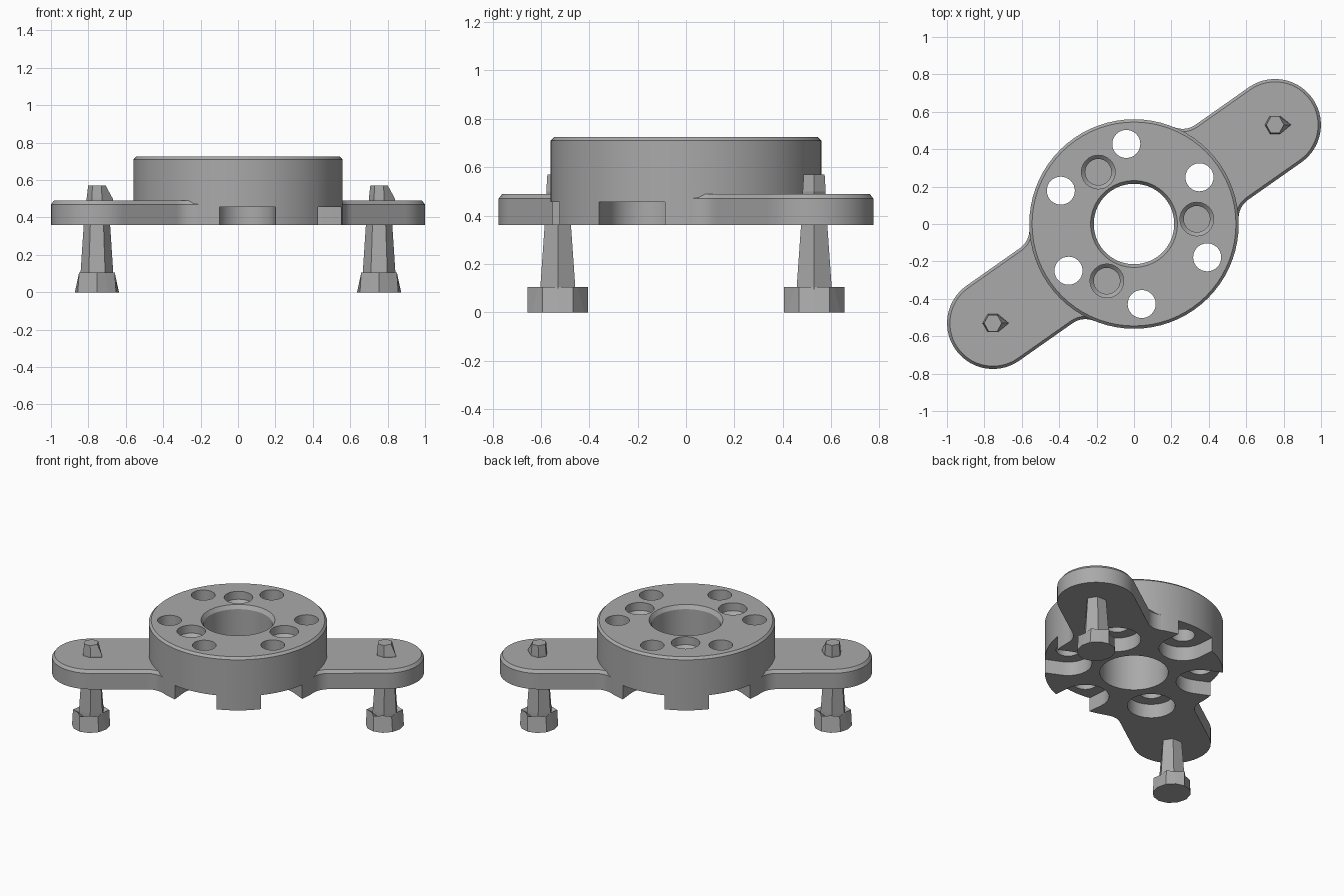
import bpy
import bmesh
from math import sin, cos, pi, radians, atan2

cube = bpy.data.objects.get("Cube")
if cube:
    bpy.data.objects.remove(cube, do_unlink=True)

GREY = (0.40, 0.40, 0.40, 1)
mat = bpy.data.materials.new("plain grey")
mat.use_nodes = True
mat.diffuse_color = GREY
mat.node_tree.nodes["Principled BSDF"].inputs["Base Color"].default_value = GREY

BASE, ARM_TOP, HUB_TOP = 0.36, 0.49, 0.725
HUB_R, ARM_R, ARM_LEN = 0.56, 0.245, 0.922
ARM_ANGLE = radians(35.1)


def loft(name, sections, at=(0, 0), turn=0):
    """Solid through rings of (x, y) points, each given with its height."""
    bm = bmesh.new()
    c, s = cos(turn), sin(turn)
    rings = [[bm.verts.new((at[0] + x * c - y * s, at[1] + x * s + y * c, z))
              for x, y in pts] for z, pts in sections]
    n = len(rings[0])
    for a, b in zip(rings, rings[1:]):
        for i in range(n):
            j = (i + 1) % n
            bm.faces.new((a[i], a[j], b[j], b[i]))
    bm.faces.new(rings[0][::-1])
    bm.faces.new(rings[-1])
    bmesh.ops.recalc_face_normals(bm, faces=bm.faces)
    mesh = bpy.data.meshes.new(name)
    bm.to_mesh(mesh)
    bm.free()
    mesh.materials.append(mat)
    obj = bpy.data.objects.new(name, mesh)
    bpy.context.collection.objects.link(obj)
    return obj


def arc(cx, cy, r, start, end, steps):
    angles = [radians(start + (end - start) * i / steps) for i in range(steps + 1)]
    return [(cx + r * cos(a), cy + r * sin(a)) for a in angles]


def ring(rx, ry=None, n=72, shift=0):
    ry = ry or rx
    return [(rx * cos(2 * pi * (i + shift) / n), ry * sin(2 * pi * (i + shift) / n))
            for i in range(n)]


def polar(r, a):
    return r * cos(a), r * sin(a)


def select_only(obj):
    bpy.ops.object.select_all(action='DESELECT')
    obj.select_set(True)
    bpy.context.view_layer.objects.active = obj


def combine(target, tool, operation):
    mod = target.modifiers.new("shape", 'BOOLEAN')
    mod.operation, mod.object, mod.solver = operation, tool, 'EXACT'
    select_only(target)
    bpy.ops.object.modifier_apply(modifier=mod.name)
    bpy.data.objects.remove(tool, do_unlink=True)


def arm_outline(inset):
    """Rounded arm, flaring into the hub with a fillet on each side."""
    h, fx, fy = ARM_R - inset, 0.574, 0.365
    to_hub = atan2(-fy, -fx) * 180 / pi
    flare = arc(fx, fy, 0.12 + inset, -90, to_hub, 8) + [(0.40, 0.24)]
    return (arc(ARM_LEN, 0, h, -90, 90, 28) + flare
            + [(x, -y) for x, y in reversed(flare)])


# Round hub with a chamfered rim
body = loft("hub_and_arms", [(BASE, ring(HUB_R)), (HUB_TOP - 0.015, ring(HUB_R)),
                             (HUB_TOP, ring(HUB_R - 0.015))])

# Two opposite arms
for turn in (ARM_ANGLE, ARM_ANGLE + pi):
    arm = loft("arm", [(BASE, arm_outline(0)), (ARM_TOP - 0.02, arm_outline(0)),
                       (ARM_TOP, arm_outline(0.015))], turn=turn)
    combine(body, arm, 'UNION')

# Central bore with a chamfered mouth
combine(body, loft("bore", [(0.3, ring(0.215)), (0.70, ring(0.215)),
                            (HUB_TOP, ring(0.232)), (0.75, ring(0.25))]), 'DIFFERENCE')

# Six through holes, with underside pockets that open outwards between the arms
for k in range(6):
    a = radians(35.5 + 60 * k)
    centre = polar(0.43, a)
    pocket = ring(0.15, n=40) if k % 3 == 0 else (
        arc(0, 0, 0.15, 90, 270, 20) + [(0.3, -0.15), (0.3, 0.15)])
    combine(body, loft("pocket", [(0.3, pocket), (0.457, pocket)], centre, a), 'DIFFERENCE')
    hole = ring(0.075, n=32)
    combine(body, loft("hole", [(0.3, hole), (0.8, hole)], centre), 'DIFFERENCE')

# Three stepped blind holes around the bore
for k in range(3):
    centre = polar(0.337, radians(4.5 + 120 * k))
    combine(body, loft("blind_hole", [(0.52, ring(0.07, n=32)), (0.65, ring(0.07, n=32)),
                                      (0.67, ring(0.09, n=32)), (0.8, ring(0.09, n=32))],
                       centre), 'DIFFERENCE')

select_only(body)
bpy.ops.object.shade_smooth_by_angle(angle=radians(28))

# Faceted legs: crown-shaped foot, tapered post and a pin above the arm
crown = [(x * (1 if i % 2 else 0.76), y * (1 if i % 2 else 0.76))
         for i, (x, y) in enumerate(ring(0.11, 0.125, 12))]
for side, turn in (("left", ARM_ANGLE), ("right", ARM_ANGLE + pi)):
    at = polar(ARM_LEN, turn)
    loft(side + "_foot", [(0, ring(0.118, 0.125, 12)), (0.105, crown),
                          (0.08, ring(0.07, 0.07, 12))], at)
    loft(side + "_post", [(0.03, ring(0.09, 0.085, 6)), (0.11, ring(0.087, 0.083, 6)),
                          (0.37, ring(0.07, 0.062, 6))], at)
    pin_base = ring(0.055, 0.055, 6)
    pin_base[0] = (0.085, 0)
    loft(side + "_pin", [(0.47, pin_base), (0.50, pin_base),
                         (0.57, ring(0.047, 0.05, 6))], at)
